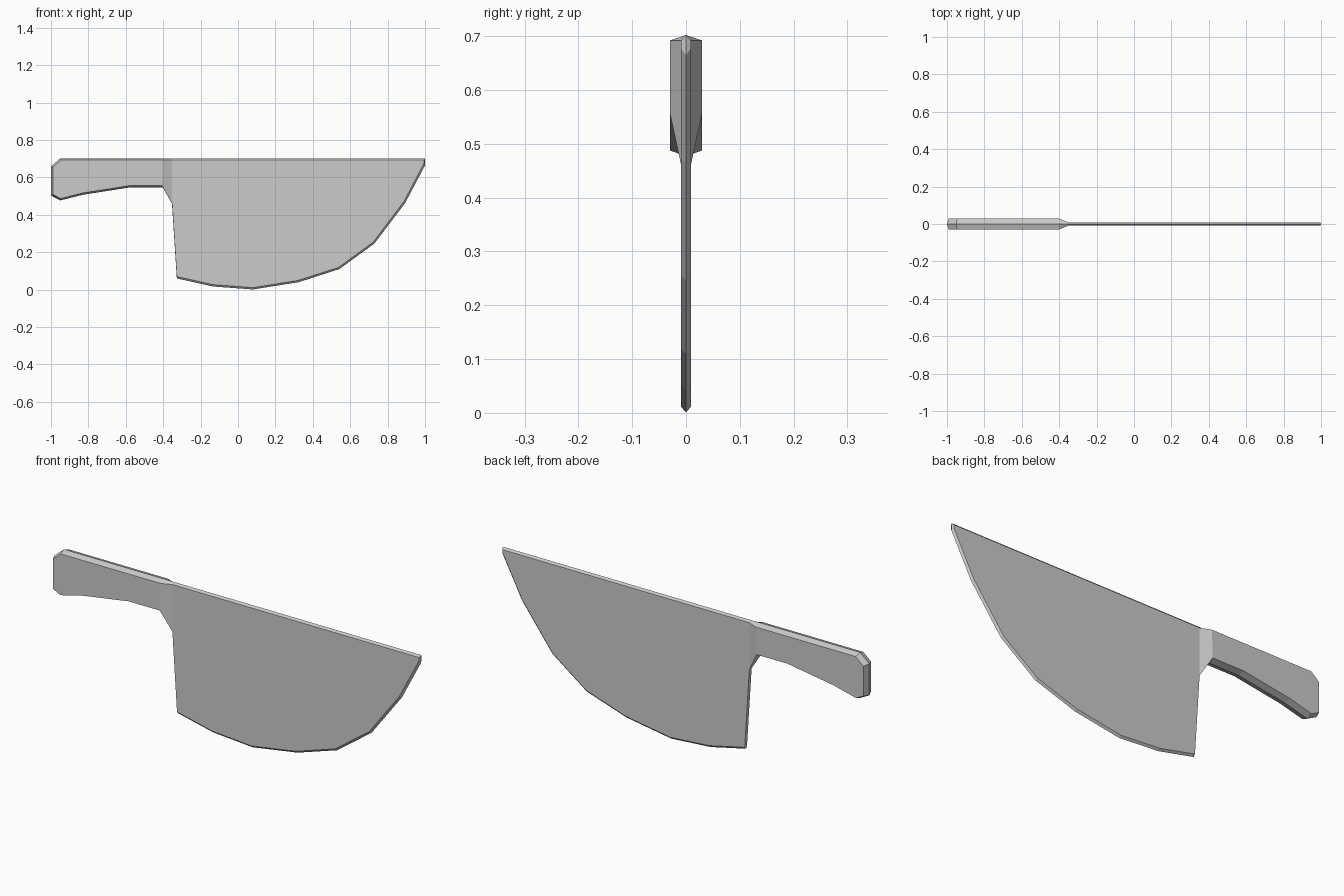
import bpy, bmesh
from mathutils import Vector

if "Cube" in bpy.data.objects:
    bpy.data.objects.remove(bpy.data.objects["Cube"])

HANDLE, BLADE = 0.03, 0.009   # half thickness

# Clockwise ridge outline: x, z, half thickness, bevel inset of the edge that follows
outline = [
    (-1.0, 0.66, HANDLE, 0.01), (-0.95, 0.702, HANDLE, 0.01),
    (-0.402, 0.702, HANDLE, 0.01), (-0.352, 0.702, BLADE, 0.01),
    (1.0, 0.702, BLADE, 0.005), (1.0, 0.665, BLADE, 0.01),
    (0.895, 0.465, BLADE, 0.01), (0.73, 0.247, BLADE, 0.01),
    (0.542, 0.11, BLADE, 0.01), (0.325, 0.04, BLADE, 0.01),
    (0.08, 0.001, BLADE, 0.01), (-0.135, 0.017, BLADE, 0.01),
    (-0.327, 0.06, BLADE, 0.001), (-0.353, 0.46, BLADE, 0.001),
    (-0.402, 0.547, HANDLE, 0.01), (-0.575, 0.547, HANDLE, 0.01),
    (-0.825, 0.508, HANDLE, 0.01), (-0.95, 0.477, HANDLE, 0.01),
    (-1.0, 0.503, HANDLE, 0.01),
]
n = len(outline)
ridge = [Vector(p[:2]) for p in outline]


def inset(i):
    """Mitred inset corner between the edges before and after point i."""
    d0 = (ridge[i] - ridge[i - 1]).normalized()
    d1 = (ridge[(i + 1) % n] - ridge[i]).normalized()
    n0, n1 = Vector((d0.y, -d0.x)), Vector((d1.y, -d1.x))
    a, b = outline[i - 1][3], outline[i][3]
    det = n0.x * n1.y - n0.y * n1.x
    if abs(det) < 1e-4:
        return ridge[i] + n0 * a
    return ridge[i] + Vector(((a * n1.y - b * n0.y) / det,
                              (b * n0.x - a * n1.x) / det))


bm = bmesh.new()
centre = [bm.verts.new((p.x, 0, p.y)) for p in ridge]
for side in (-1, 1):
    # Flat cheek outline, joined to the central ridge by a bevel
    cheek = []
    for i in range(n):
        p = inset(i)
        cheek.append(bm.verts.new((p.x, side * outline[i][2], p.y)))
    for i in range(n):
        j = (i + 1) % n
        bm.faces.new((centre[i], centre[j], cheek[j], cheek[i]))
    # Blade cheek, tapering bolster, handle cheek
    bm.faces.new(cheek[3:14])
    bm.faces.new((cheek[2], cheek[3], cheek[13], cheek[14]))
    bm.faces.new(cheek[14:] + cheek[:3])
bmesh.ops.recalc_face_normals(bm, faces=bm.faces)

mesh = bpy.data.meshes.new("cleaver")
bm.to_mesh(mesh)
bm.free()
bpy.context.collection.objects.link(bpy.data.objects.new("cleaver", mesh))
